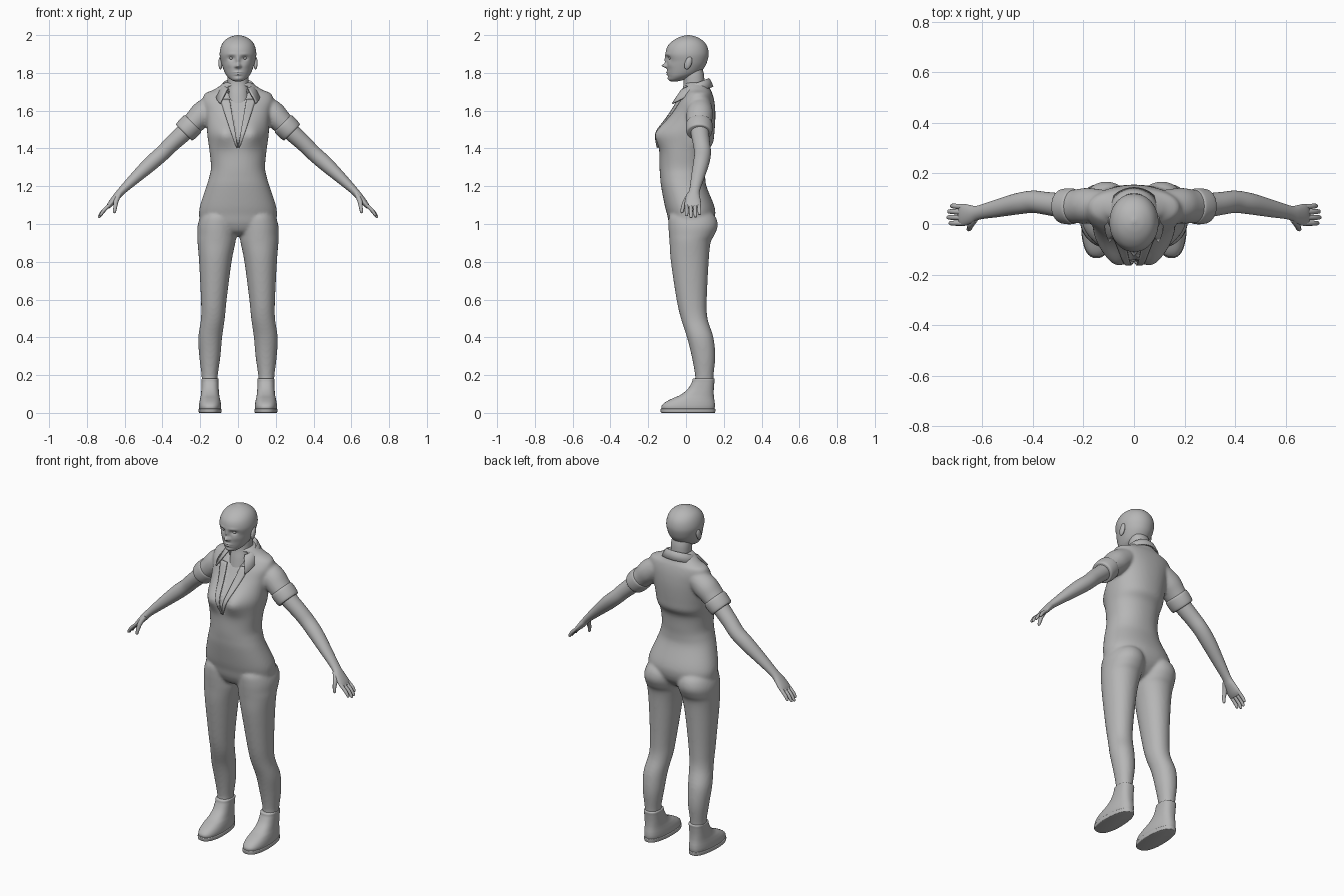
import bpy, bmesh, math
from mathutils import Vector
from mathutils.bvhtree import BVHTree

if "Cube" in bpy.data.objects:
    bpy.data.objects.remove(bpy.data.objects["Cube"])

grey = bpy.data.materials.new("plain_grey")
grey.diffuse_color = (0.47, 0.47, 0.47, 1)
grey.use_nodes = True
grey.node_tree.nodes["Principled BSDF"].inputs["Base Color"].default_value = grey.diffuse_color


def spline(keys, steps):
    """Catmull-Rom interpolation of equal-length tuples."""
    k = [keys[0]] + list(keys) + [keys[-1]]
    out = []
    for i in range(1, len(k) - 2):
        for j in range(steps):
            t = j / steps
            out.append([0.5 * (2*b + (c-a)*t + (2*a-5*b+4*c-d)*t*t + (3*b-a-3*c+d)*t**3)
                        for a, b, c, d in zip(k[i-1], k[i], k[i+1], k[i+2])])
    return out + [list(keys[-1])]


def skin(bm, rows, closed=True):
    """Faces between rows of points, capped when the rows are closed rings."""
    vs = [[bm.verts.new(p) for p in r] for r in rows]
    n = len(rows[0])
    for a, b in zip(vs, vs[1:]):
        for i in range(n if closed else n - 1):
            j = (i + 1) % n
            bm.faces.new((a[i], a[j], b[j], b[i]))
    if closed:
        bm.faces.new(vs[0])
        bm.faces.new(vs[-1])


def column(bm, keys, n=40, steps=5, power=2.2):
    """Horizontal rings from (z, x centre, half width, y front, y back)."""
    rows = []
    for z, xc, w, yf, yb in spline(keys, steps):
        ring = []
        for i in range(n):
            c, s = math.cos(math.tau * i / n), math.sin(math.tau * i / n)
            f = lambda v: math.copysign(abs(v) ** (2 / power), v)
            ring.append((xc + w * f(c), (yf + yb) / 2 + (yb - yf) / 2 * f(s), z))
        rows.append(ring)
    skin(bm, rows)


def limb(bm, keys, side=1, n=20, steps=5):
    """Rings across a path from (x, y, z, radius across, radius along y)."""
    pts = spline(keys, steps)
    pos = [Vector(p[:3]) for p in pts]
    rows = []
    for i, p in enumerate(pts):
        t = (pos[min(i + 1, len(pos) - 1)] - pos[max(i - 1, 0)]).normalized()
        u = Vector((0, 1, 0)).cross(t).normalized()
        v = t.cross(u)
        ring = []
        for j in range(n):
            a = math.tau * j / n
            q = pos[i] + u * math.cos(a) * p[3] + v * math.sin(a) * p[4]
            ring.append((q.x * side, q.y, q.z))
        rows.append(ring)
    skin(bm, rows)


def finish(name, bm, angle=50):
    bmesh.ops.recalc_face_normals(bm, faces=bm.faces)
    me = bpy.data.meshes.new(name)
    bm.to_mesh(me)
    bm.free()
    ob = bpy.data.objects.new(name, me)
    bpy.context.collection.objects.link(ob)
    me.materials.append(grey)
    bpy.ops.object.select_all(action='DESELECT')
    ob.select_set(True)
    bpy.context.view_layer.objects.active = ob
    bpy.ops.object.shade_smooth_by_angle(angle=math.radians(angle))
    return ob


def bump(bm, bumps, limit):
    """Push front points forward by soft round bumps (x, z, size x, size z, amount)."""
    for v in bm.verts:
        if v.co.y < limit:
            x, z = v.co.x, v.co.z
            v.co.y -= sum(a * math.exp(-((x-bx)/sx)**2 - ((z-bz)/sz)**2)
                          for bx, bz, sx, sz, a in bumps)


# Jumpsuit: trunk, legs and short sleeves fused into one skin
bm = bmesh.new()
column(bm, [(.935, 0, .05, 0, .06), (.955, 0, .13, -.06, .10), (1.0, 0, .195, -.088, .14),
            (1.05, 0, .206, -.10, .155), (1.1, 0, .20, -.113, .148), (1.2, 0, .167, -.132, .108),
            (1.25, 0, .152, -.137, .102), (1.3, 0, .143, -.14, .105), (1.38, 0, .15, -.14, .115),
            (1.43, 0, .157, -.143, .143), (1.48, 0, .163, -.138, .15), (1.55, 0, .168, -.10, .155),
            (1.6, 0, .175, -.07, .155), (1.65, 0, .187, -.04, .15), (1.69, 0, .175, -.01, .14),
            (1.71, 0, .13, 0, .13), (1.735, 0, .09, -.01, .12), (1.75, 0, .07, 0, .11)], n=64)
bump(bm, [(s * .075, 1.48, .055, .065, .034) for s in (-1, 1)], 0)
for s in (-1, 1):
    column(bm, [(1.08, s*.10, .06, -.06, .11), (1.04, s*.105, .092, -.09, .155),
                (.99, s*.11, .104, -.093, .168), (.94, s*.112, .103, -.09, .15),
                (.9, s*.114, .10, -.087, .13), (.8, s*.12, .086, -.08, .12),
                (.6, s*.128, .068, -.05, .11), (.5, s*.133, .063, -.027, .114),
                (.4, s*.147, .063, .005, .145), (.3, s*.149, .056, .03, .155),
                (.2, s*.15, .043, .048, .146), (.165, s*.15, .042, .045, .145)], power=2.1)
    limb(bm, [(.12, .075, 1.63, .06, .06), (.18, .073, 1.588, .068, .07),
              (.22, .07, 1.55, .062, .068), (.262, .07, 1.508, .055, .063)], s, n=28)
suit = finish("jumpsuit", bm)
m = suit.modifiers.new("fuse", 'REMESH')
m.mode, m.voxel_size, m.use_smooth_shade = 'VOXEL', .008, True
m = suit.modifiers.new("soften", 'SMOOTH')
m.factor, m.iterations = .5, 6
fused = bpy.data.meshes.new_from_object(suit.evaluated_get(bpy.context.evaluated_depsgraph_get()))
suit.modifiers.clear()
suit.data = fused
bm = bmesh.new()
bm.from_mesh(fused)
tree = BVHTree.FromBMesh(bm)
bm.free()

# Open neckline sunk into the chest
opening = lambda z: (z - 1.4) * .17
for v in fused.vertices:
    if v.co.y < .03 and 1.4 < v.co.z < 1.73 and abs(v.co.x) < opening(v.co.z) + .002:
        v.co.y += .012

# Lapels lying on the chest
bm = bmesh.new()
for s in (-1, 1):
    rows = []
    for i in range(19):
        z = 1.405 + .255 * i / 18
        width = .005 + .045 * (i / 18) ** .8
        row = []
        for j in range(5):
            x = s * (opening(z) + width * j / 4)
            hit = tree.ray_cast(Vector((x, -1, z)), Vector((0, 1, 0)))[0]
            row.append((x, (hit.y if hit else 0) - .007 + .004 * j / 4, z))
        rows.append(row)
    skin(bm, rows, False)
lapel = finish("lapels", bm)
m = lapel.modifiers.new("cloth", 'SOLIDIFY')
m.thickness, m.offset = .008, 0

# Folded collar with pointed wings
bm = bmesh.new()
rows = []
for i in range(41):
    a = 2.4 * (i / 20 - 1)
    sn, cs, wing = math.sin(a), math.cos(a), max(0, abs(a) - 1.5)
    z = 1.768 - .03 * (1 - cs)
    rows.append([(.068*sn, .045 + .064*cs, z - .05), (.074*sn, .045 + .07*cs, z - .006),
                 (.079*sn, .045 + .076*cs, z),
                 (.086*sn, .045 + .082*cs - .01*wing, z - .008),
                 (sn*(.104 + .04*wing), .045 + .097*cs - .05*wing, z - .042 - .04*wing)])
skin(bm, rows, False)
collar = finish("collar", bm, 60)
m = collar.modifiers.new("cloth", 'SOLIDIFY')
m.thickness, m.offset = .008, 0

# Head with modelled face
bm = bmesh.new()
column(bm, [(1.755, 0, .015, -.08, -.045), (1.763, 0, .036, -.09, -.01), (1.78, 0, .056, -.094, .035),
            (1.8, 0, .069, -.098, .072), (1.83, 0, .081, -.1, .098), (1.86, 0, .09, -.1, .112),
            (1.9, 0, .097, -.108, .12), (1.94, 0, .09, -.098, .112), (1.97, 0, .072, -.07, .09),
            (1.99, 0, .042, -.033, .057), (2.0, 0, .006, .005, .018)], n=96, steps=8, power=2.05)
face = [(0, 1.838, .012, .011, .026), (0, 1.865, .009, .022, .012), (0, 1.804, .020, .004, .007),
        (0, 1.792, .017, .005, .007), (0, 1.77, .02, .01, .005)]
for s in (-1, 1):
    face += [(s*.036, 1.878, .017, .011, -.012), (s*.034, 1.899, .022, .007, .003),
             (s*.045, 1.845, .02, .018, .004), (s*.012, 1.833, .006, .006, .007)]
bump(bm, face, -.02)
finish("head", bm, 80)

# Neck
bm = bmesh.new()
column(bm, [(1.64, 0, .065, -.035, .10), (1.69, 0, .06, -.025, .10), (1.74, 0, .056, -.013, .098),
            (1.79, 0, .056, -.012, .095), (1.83, 0, .05, 0, .085)], n=32)
finish("neck", bm)


def balls(name, spots, size, tilt=0):
    """Mirrored pair of stretched spheres."""
    bm = bmesh.new()
    for s in (-1, 1):
        made = bmesh.ops.create_uvsphere(bm, u_segments=20, v_segments=12, radius=1)['verts']
        for v in made:
            x, y, z = (c * k for c, k in zip(v.co, size))
            v.co = (s * spots[0] + x, spots[1] + y + tilt * z, spots[2] + z)
    finish(name, bm)


balls("eyes", (.034, -.081, 1.878), (.013, .011, .0085))
balls("ears", (.093, .012, 1.852), (.011, .019, .034), .25)

# Rolled sleeve cuffs
bm = bmesh.new()
for s in (-1, 1):
    limb(bm, [(.236, .07, 1.534, .058, .064), (.242, .07, 1.528, .064, .07), (.262, .07, 1.508, .065, .071),
              (.281, .07, 1.489, .062, .068), (.287, .07, 1.483, .055, .061), (.283, .07, 1.487, .047, .052)],
         s, n=32)
finish("sleeve_cuffs", bm)

# Bare arms with palms
bm = bmesh.new()
for s in (-1, 1):
    limb(bm, [(.22, .07, 1.55, .05, .05), (.29, .074, 1.48, .046, .048), (.35, .082, 1.425, .043, .045),
              (.40, .088, 1.375, .041, .044), (.46, .08, 1.322, .04, .042), (.54, .062, 1.248, .031, .035),
              (.615, .045, 1.176, .021, .028), (.645, .038, 1.142, .019, .037),
              (.675, .036, 1.106, .015, .044), (.69, .036, 1.088, .009, .038)], s, n=28)
finish("arms", bm, 80)

# Fingers and thumbs
bm = bmesh.new()
for s in (-1, 1):
    for y, length in ((.003, .85), (.025, 1), (.047, .95), (.068, .75)):
        k = length * .062
        limb(bm, [(.672, y, 1.108, .009, .010), (.68 + k*.5, y*1.03, 1.097 - k*.4, .0095, .010),
                  (.68 + k*.8, y*1.05, 1.097 - k*.8, .008, .009),
                  (.68 + k*.9, y*1.05, 1.097 - k, .006, .007),
                  (.68 + k*.92, y*1.05, 1.097 - k*1.05, .002, .002)], s, n=12)
    limb(bm, [(.628, .02, 1.158, .012, .014), (.645, -.002, 1.122, .013, .013), (.65, -.016, 1.09, .010, .010),
              (.654, -.021, 1.065, .008, .008), (.655, -.022, 1.057, .002, .002)], s, n=12)
finish("fingers", bm, 80)

# Shoes, narrower toward the heel, and their soles
for name, keys in (
    ("shoes", [(.015, .057, -.128, .15), (.035, .059, -.13, .153), (.055, .057, -.112, .152),
               (.075, .053, -.075, .149), (.095, .049, -.03, .147), (.125, .046, .008, .147),
               (.16, .045, .03, .15), (.178, .045, .035, .152), (.183, .04, .042, .146)]),
    ("soles", [(0, .056, -.128, .15), (.003, .06, -.133, .154), (.018, .061, -.135, .156),
               (.022, .058, -.131, .153)])):
    bm = bmesh.new()
    for s in (-1, 1):
        column(bm, [(z, s * .148, w, f, b) for z, w, f, b in keys], power=2.5)
    for v in bm.verts:
        c = math.copysign(.148, v.co.x)
        v.co.x = c + (v.co.x - c) * (1 - .12 * max(0, v.co.y / .15) * max(0, 1 - v.co.z / .12))
    finish(name, bm)
